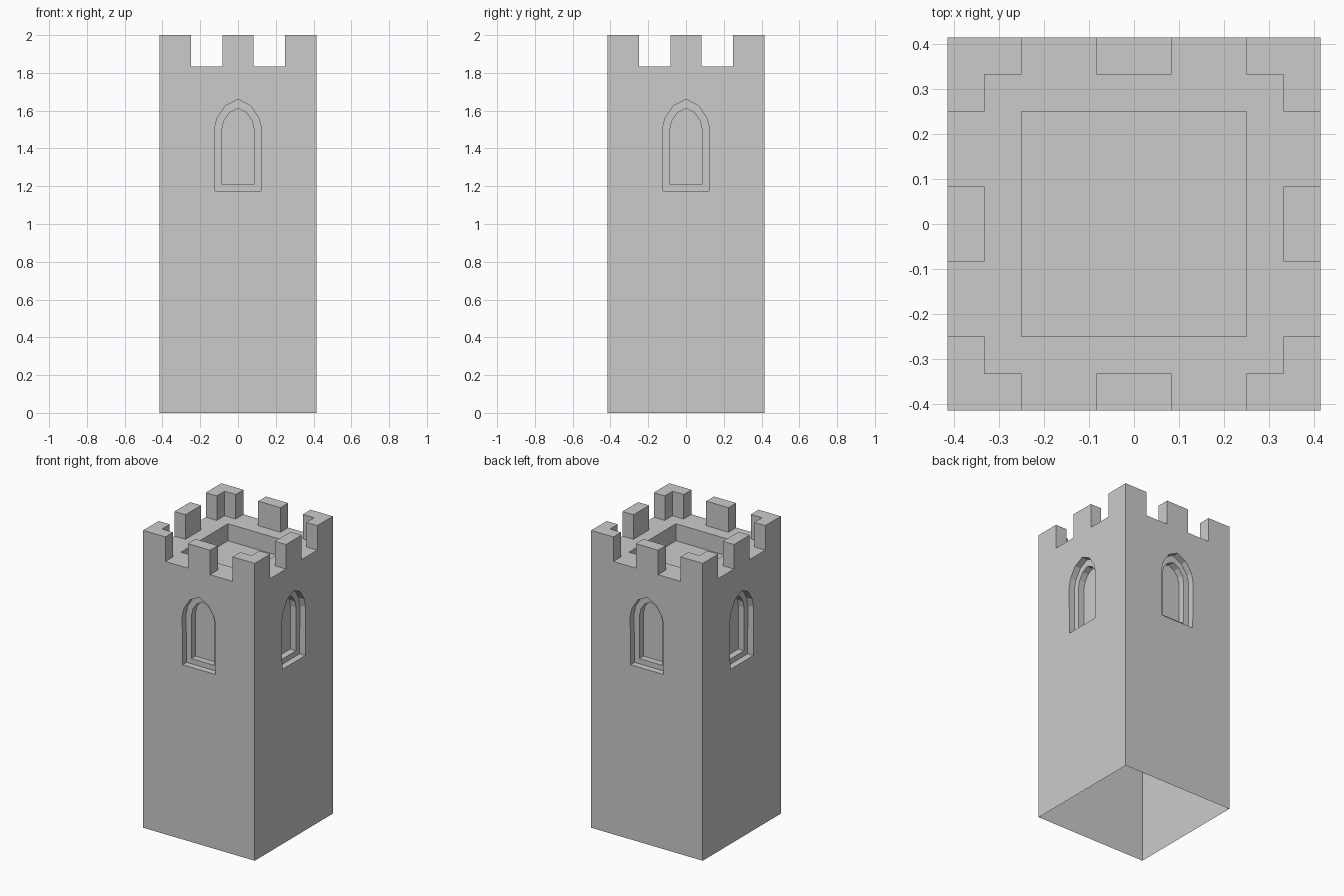
import bpy, bmesh
from math import pi
from mathutils import Matrix, Vector

if "Cube" in bpy.data.objects:
    bpy.data.objects.remove(bpy.data.objects["Cube"])

H = 0.415                 # half width of the tower
A, B, P = 0.083, 0.25, 0.333   # merlon edges and inner face of the parapet
DECK, TOP, PIT = 1.835, 2.0, 1.72
D1, D2 = 0.042, 0.085     # window recess depths

# Half window outlines (x, z), sill to apex
OUTER = [(0, 1.175), (0.122, 1.175), (0.125, 1.5), (0.112, 1.558), (0.068, 1.625), (0, 1.66)]
INNER = [(0, 1.21), (0.085, 1.21), (0.085, 1.5), (0.075, 1.545), (0.046, 1.588), (0, 1.612)]

bm = bmesh.new()


def half_side(m):
    """Half of one tower side, placed by matrix m."""
    def face(pts):
        bm.faces.new([bm.verts.new(m @ Vector(p)) for p in pts])

    def strip(a, b):
        for i in range(len(a) - 1):
            face([a[i], a[i + 1], b[i + 1], b[i]])

    def at_depth(profile, d):
        return [(x, -H + d, z) for x, z in profile]

    def level(pts, z):
        return [(x, y, z) for x, y in pts]

    # Outer wall with battlements, around the window opening
    wall = [(0, 0), (H, 0), (H, TOP), (B, TOP), (B, DECK), (A, DECK), (A, TOP), (0, TOP)]
    face(at_depth(wall + OUTER[::-1], 0))

    # Stepped window recess and its closed back
    strip(at_depth(OUTER, 0), at_depth(OUTER, D1))
    strip(at_depth(OUTER, D1), at_depth(INNER, D1))
    strip(at_depth(INNER, D1), at_depth(INNER, D2))
    face(at_depth(INNER, D2))

    # Merlon inner sides and tops
    middle = [(0, -P), (A, -P), (A, -H)]
    corner = [(B, -H), (B, -P), (P, -P)]
    for path in (middle, corner):
        strip(level(path, DECK), level(path, TOP))
    face(level(middle + [(0, -H)], TOP))
    face(level(corner + [(H, -H)], TOP))

    # Deck walkway, sunken roof sides and floor
    face(level(middle + corner + [(B, -B), (0, -B)], DECK))
    rim = [(0, -B), (B, -B)]
    strip(level(rim, DECK), level(rim, PIT))
    face(level(rim + [(0, 0)], PIT))


for k in range(4):
    for s in (1, -1):
        half_side(Matrix.Rotation(k * pi / 2, 4, 'Z') @ Matrix.Diagonal((s, 1, 1, 1)))

bmesh.ops.remove_doubles(bm, verts=bm.verts, dist=1e-4)
bmesh.ops.recalc_face_normals(bm, faces=bm.faces)

mesh = bpy.data.meshes.new("tower")
bm.to_mesh(mesh)
bm.free()
bpy.context.collection.objects.link(bpy.data.objects.new("tower", mesh))
